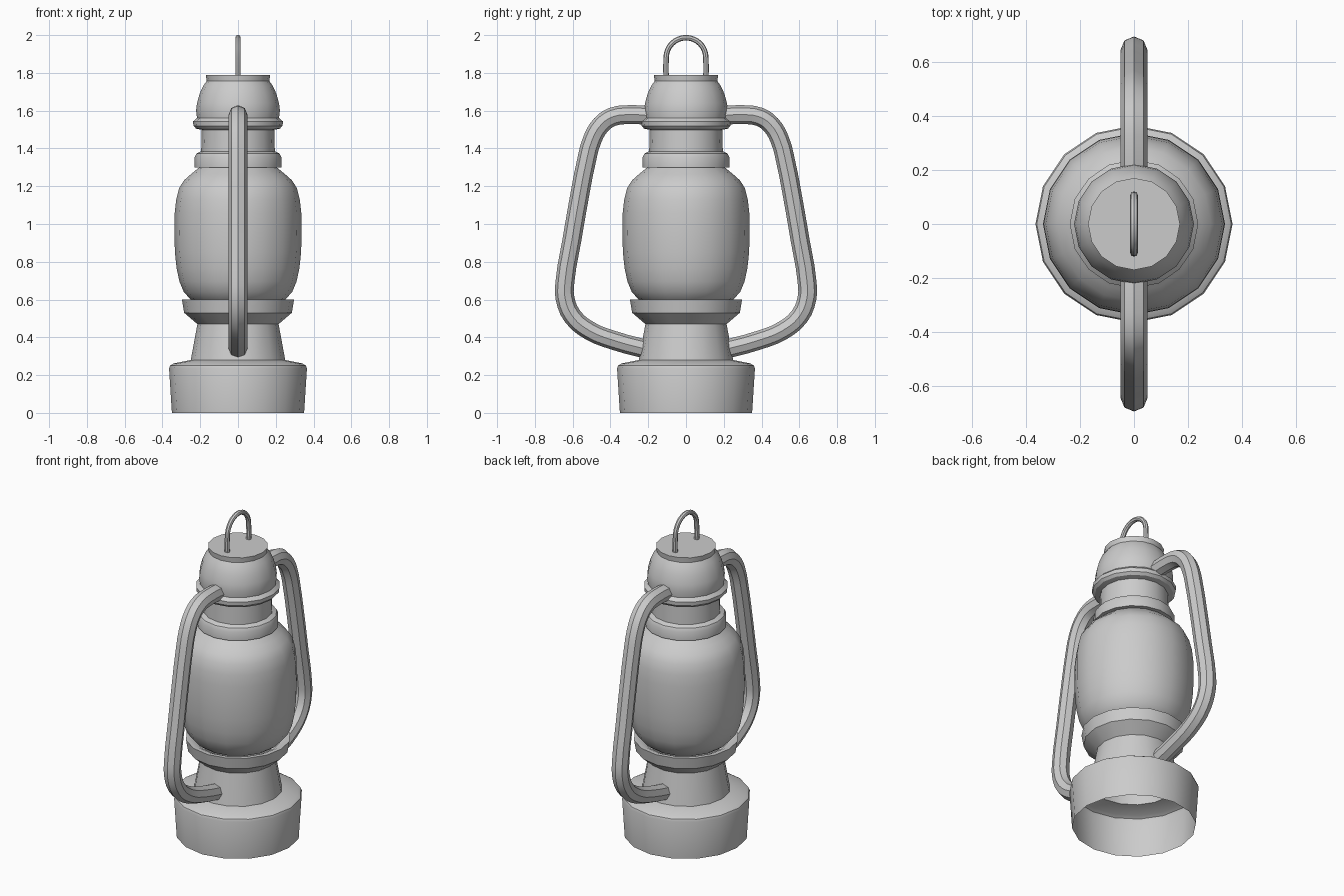
import bpy
from math import sin, cos, pi, radians

if "Cube" in bpy.data.objects:
    bpy.data.objects.remove(bpy.data.objects["Cube"])

SIDES = 16


def smooth(obj):
    bpy.ops.object.select_all(action='DESELECT')
    obj.select_set(True)
    bpy.context.view_layer.objects.active = obj
    bpy.ops.object.shade_smooth_by_angle(angle=radians(30))


def lathe(name, profile, cap_top=False):
    """Spin (radius, height) points around z."""
    verts = [(r * cos(2 * pi * i / SIDES), r * sin(2 * pi * i / SIDES), z)
             for r, z in profile for i in range(SIDES)]
    faces = []
    for k in range(len(profile) - 1):
        for i in range(SIDES):
            j = (i + 1) % SIDES
            a, b = k * SIDES, (k + 1) * SIDES
            faces.append((a + i, a + j, b + j, b + i))
    if cap_top:
        last = (len(profile) - 1) * SIDES
        faces.append(tuple(range(last, last + SIDES)))
    mesh = bpy.data.meshes.new(name)
    mesh.from_pydata(verts, [], faces)
    obj = bpy.data.objects.new(name, mesh)
    bpy.context.collection.objects.link(obj)
    smooth(obj)
    return obj


def tube(name, path, radius, resolution):
    """Round tube along (y, z) points, turned into a mesh."""
    curve = bpy.data.curves.new(name, 'CURVE')
    curve.dimensions = '3D'
    curve.bevel_depth = radius
    curve.bevel_resolution = 2
    curve.resolution_u = resolution
    curve.use_fill_caps = True
    spline = curve.splines.new('BEZIER')
    spline.bezier_points.add(len(path) - 1)
    for point, (y, z) in zip(spline.bezier_points, path):
        point.co = (0, y, z)
        point.handle_left_type = point.handle_right_type = 'AUTO'
    obj = bpy.data.objects.new(name, curve)
    bpy.context.collection.objects.link(obj)
    bpy.ops.object.select_all(action='DESELECT')
    obj.select_set(True)
    bpy.context.view_layer.objects.active = obj
    bpy.ops.object.convert(target='MESH')
    obj = bpy.context.view_layer.objects.active
    smooth(obj)
    return obj


# Open-bottomed fuel tank, neck and glass cup
lathe("fuel_tank", [(0.35, 0), (0.365, 0.235), (0.36, 0.25), (0.34, 0.262),
                    (0.25, 0.28), (0.215, 0.47), (0.285, 0.53),
                    (0.297, 0.6), (0.272, 0.6), (0.24, 0.585)])

# Glass globe
lathe("glass_globe", [(0.23, 0.585), (0.255, 0.605), (0.287, 0.64),
                      (0.31, 0.695), (0.325, 0.765), (0.334, 0.85),
                      (0.337, 0.95), (0.335, 1.06), (0.327, 1.13),
                      (0.312, 1.19), (0.285, 1.232), (0.25, 1.263),
                      (0.205, 1.3)])

# Collar and chimney
lathe("chimney_collar", [(0.195, 1.3), (0.23, 1.3), (0.23, 1.353),
                         (0.22, 1.373), (0.195, 1.385), (0.192, 1.5)])

# Flared cap with rim and closed top
lathe("chimney_cap", [(0.185, 1.497), (0.222, 1.505), (0.236, 1.52),
                      (0.238, 1.543), (0.217, 1.562), (0.222, 1.6),
                      (0.217, 1.64), (0.203, 1.69), (0.185, 1.73),
                      (0.166, 1.757), (0.17, 1.788)], cap_top=True)

# Side tubes, mirrored front and back
side = [(0.18, 1.573), (0.29, 1.579), (0.39, 1.567), (0.45, 1.525),
        (0.495, 1.45), (0.53, 1.32), (0.565, 1.14), (0.605, 0.91),
        (0.64, 0.70), (0.641, 0.61), (0.6, 0.51), (0.51, 0.435),
        (0.38, 0.383), (0.19, 0.332)]
for name, s in (("front_side_tube", -1), ("back_side_tube", 1)):
    tube(name, [(s * y, z) for y, z in side], 0.05, 3)

# Hanging loop
arc = [(0.105 * cos(pi * i / 8), 1.881 + 0.105 * sin(pi * i / 8)) for i in range(9)]
tube("hanging_loop", [(0.105, 1.77)] + arc + [(-0.105, 1.77)], 0.0145, 2)
